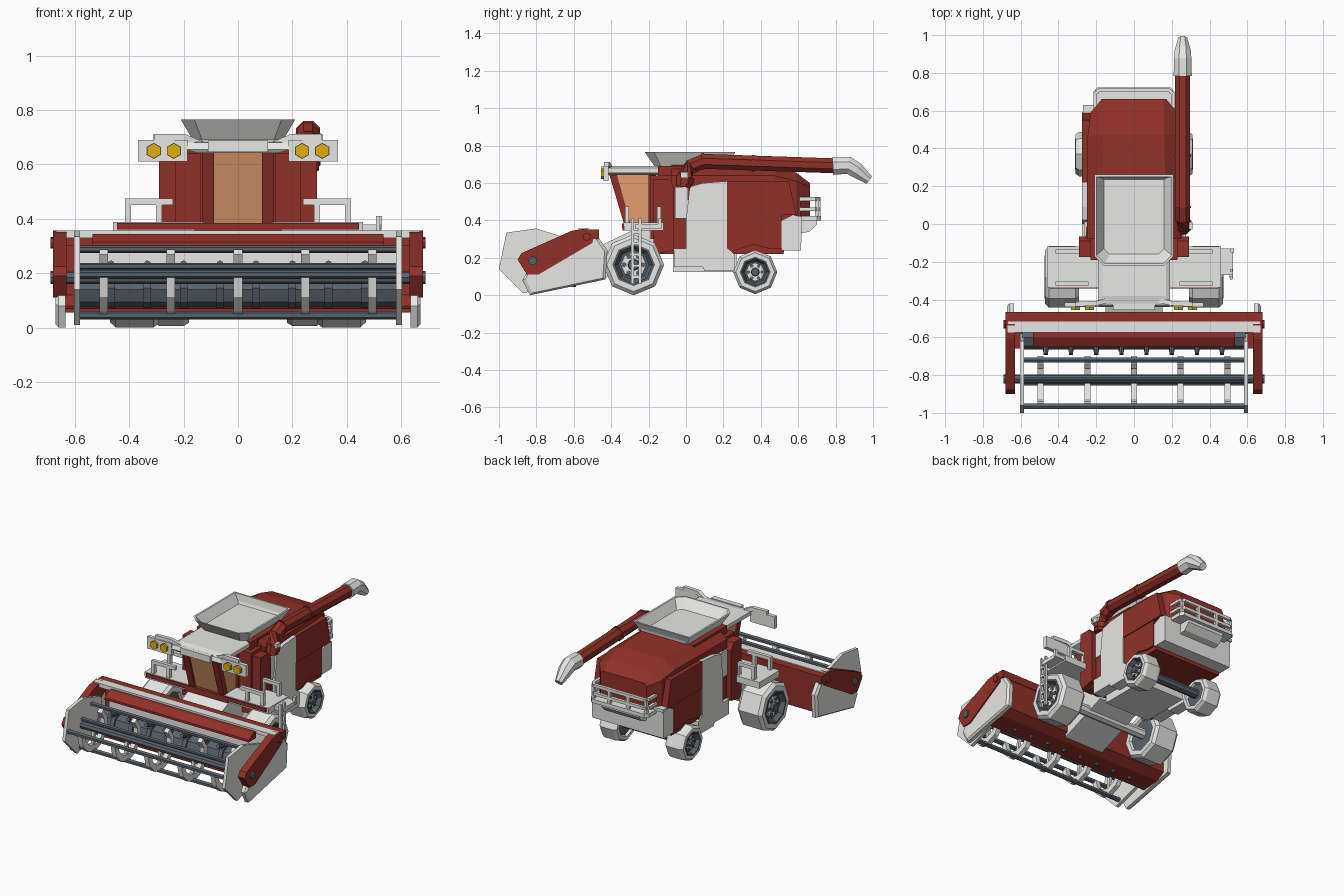
import bpy, bmesh, math
from mathutils import Vector

def mat(name, *c):
    m = bpy.data.materials.new(name)
    m.diffuse_color = (*c, 1)
    return m

RED = mat("barn red", 0.285, 0.030, 0.022)
WHITE = mat("light grey", 0.80, 0.80, 0.79)
SLATE = mat("slate", 0.10, 0.125, 0.15)
GLASS = mat("amber glass", 0.76, 0.34, 0.16)
YELLOW = mat("lamp yellow", 0.75, 0.43, 0.004)

def finish(name, bm, m):
    bmesh.ops.recalc_face_normals(bm, faces=bm.faces)
    me = bpy.data.meshes.new(name)
    bm.to_mesh(me)
    bm.free()
    me.materials.append(m)
    ob = bpy.data.objects.new(name, me)
    bpy.context.collection.objects.link(ob)
    return ob

def loft(name, rings, m):
    """Skin a list of closed rings with equal point counts, capping both ends."""
    bm = bmesh.new()
    vs = [[bm.verts.new(p) for p in r] for r in rings]
    n = len(rings[0])
    for a, b in zip(vs, vs[1:]):
        for i in range(n):
            bm.faces.new((a[i], a[(i + 1) % n], b[(i + 1) % n], b[i]))
    bm.faces.new(vs[0])
    bm.faces.new(vs[-1])
    return finish(name, bm, m)

def prism(name, yz, x0, x1, m):
    return loft(name, [[(x, y, z) for y, z in yz] for x in (x0, x1)], m)

def box(name, x0, x1, y0, y1, z0, z1, m):
    return prism(name, [(y0, z0), (y1, z0), (y1, z1), (y0, z1)], x0, x1, m)

def lathe(name, prof, cy, cz, m, s=1, n=8):
    """Spin an (x, radius) profile about an axis parallel to x."""
    rings = [[(s * x, cy + r * math.sin(2 * math.pi * i / n), cz - r * math.cos(2 * math.pi * i / n))
              for i in range(n)] for x, r in prof]
    return loft(name, rings, m)

def tube(name, pts, r, m, n=4):
    """Sweep a polygon along a path; r may be a list of radii."""
    pts = [Vector(p) for p in pts]
    rs = r if isinstance(r, list) else [r] * len(pts)
    rings = []
    for i, p in enumerate(pts):
        t = (pts[min(i + 1, len(pts) - 1)] - pts[max(i - 1, 0)]).normalized()
        u = t.cross(Vector((0, 0, 1)) if abs(t.z) < 0.8 else Vector((1, 0, 0))).normalized()
        v = t.cross(u)
        rings.append([p + rs[i] * (u * math.cos(a) + v * math.sin(a))
                      for a in (2 * math.pi * (k + 0.5) / n for k in range(n))])
    return loft(name, rings, m)

# --- main body and hood
def section(y, w, lo, mid, wt, top):
    return [(-w, y, lo), (-w, y, mid), (-wt, y, top), (wt, y, top), (w, y, mid), (w, y, lo)]
loft("rear_hood", [section(-0.08, 0.25, 0.42, 0.64, 0.17, 0.695), section(0.22, 0.25, 0.42, 0.64, 0.165, 0.70),
                   section(0.47, 0.245, 0.42, 0.64, 0.16, 0.69), section(0.59, 0.23, 0.42, 0.61, 0.16, 0.655),
                   section(0.662, 0.17, 0.42, 0.58, 0.155, 0.60)], RED)
prism("body_core", [(-0.17, 0.22), (0.52, 0.22), (0.58, 0.43), (-0.17, 0.62)], -0.255, 0.255, RED)
box("tank_base", -0.2, 0.2, -0.15, 0.2, 0.55, 0.69, RED)
box("engine_bulkhead", -0.23, 0.23, -0.19, -0.05, 0.3, 0.64, RED)
prism("tail_box", [(0.51, 0.24), (0.615, 0.24), (0.62, 0.42), (0.57, 0.43), (0.51, 0.40)], -0.265, 0.265, WHITE)
prism("rear_step", [(0.61, 0.41), (0.70, 0.41), (0.70, 0.38), (0.66, 0.34), (0.61, 0.33)], -0.14, 0.14, WHITE)
loft("rear_deck", [[(-0.215, 0.55, z), (-0.215, 0.70, z), (-0.195, 0.722, z), (0.195, 0.722, z), (0.215, 0.70, z),
                    (0.215, 0.55, z)] for z in (0.40, 0.425)], WHITE)
box("belly_pan", -0.17, 0.17, -0.07, 0.27, 0.125, 0.24, WHITE)

for s in (1, -1):
    n = "right" if s > 0 else "left"
    prism(f"{n}_front_cheek", [(-0.175, 0.22), (-0.065, 0.24), (-0.065, 0.58), (-0.09, 0.62), (-0.175, 0.62)],
          s * 0.2, s * 0.29, RED)
    prism(f"{n}_side_panel", [(0.02, 0.58), (0.09, 0.60), (0.22, 0.61), (0.22, 0.25), (0.26, 0.22), (0.26, 0.13),
                              (0.1, 0.13), (0.09, 0.15), (-0.065, 0.15), (-0.065, 0.25), (0, 0.25), (0, 0.4)],
          s * 0.2, s * 0.275, WHITE)
    box(f"{n}_filter_strip", s * 0.24, s * 0.265, -0.06, 0.01, 0.41, 0.58, WHITE)
    prism(f"{n}_upper_panel", [(0.22, 0.61), (0.55, 0.61), (0.59, 0.43), (0.22, 0.43)], s * 0.2, s * 0.275, RED)
    prism(f"{n}_lower_panel", [(0.22, 0.43), (0.51, 0.43), (0.51, 0.25), (0.44, 0.25), (0.36, 0.27), (0.26, 0.24),
                               (0.22, 0.2)], s * 0.2, s * 0.268, RED)

# --- rear railing
for z in (0.46, 0.515):
    tube("rear_rail", [(-0.205, 0.58, z), (-0.205, 0.69, z), (-0.185, 0.71, z), (0.185, 0.71, z), (0.205, 0.69, z),
                       (0.205, 0.58, z)], 0.014, WHITE)
for x, y in ((-0.195, 0.70), (-0.07, 0.71), (0.07, 0.71), (0.195, 0.70), (-0.205, 0.60), (0.205, 0.60)):
    tube("rear_rail_post", [(x, y, 0.41), (x, y, 0.52)], 0.014, WHITE)
box("left_rear_landing", -0.27, -0.2, 0.58, 0.63, 0.42, 0.44, WHITE)

# --- grain tank, flared open hopper with chamfered front corners
def tank_ring(w, y0, y1, c, z):
    return [(-w, y1, z), (-w, y0 + c, z), (-w + c, y0, z), (w - c, y0, z), (w, y0 + c, z), (w, y1, z)]
loft("grain_tank", [tank_ring(0.155, -0.155, 0.22, 0.03, 0.67), tank_ring(0.21, -0.22, 0.262, 0.05, 0.765),
                    tank_ring(0.198, -0.21, 0.25, 0.045, 0.765), tank_ring(0.16, -0.16, 0.24, 0.03, 0.705)], WHITE)

# --- cab
prism("cab_glass", [(-0.395, 0.645), (-0.17, 0.645), (-0.17, 0.37), (-0.315, 0.37)], -0.125, 0.125, GLASS)
for s in (1, -1):
    prism("cab_front_pillar", [(-0.41, 0.645), (-0.37, 0.645), (-0.29, 0.36), (-0.325, 0.36)],
          s * 0.088, s * 0.132, RED)
    box("cab_rear_pillar", s * 0.1, s * 0.14, -0.2, -0.16, 0.36, 0.645, RED)
loft("cab_roof", [[(-w, y0, z), (w, y0, z), (w, -0.15, z), (-w, -0.15, z)]
                  for w, y0, z in ((0.15, -0.43, 0.642), (0.19, -0.44, 0.655), (0.19, -0.43, 0.68), (0.17, -0.38, 0.692))],
     WHITE)
box("cab_visor", -0.11, 0.11, -0.455, -0.42, 0.645, 0.688, WHITE)
box("cab_floor", -0.16, 0.16, -0.34, -0.15, 0.345, 0.385, RED)

# --- lamp bars
for s in (1, -1):
    tube("lamp_arm", [(s * 0.12, -0.40, 0.665), (s * 0.2, -0.42, 0.70), (s * 0.31, -0.425, 0.70)], 0.018, WHITE)
    box("lamp_panel", s * 0.185, s * 0.368, -0.44, -0.415, 0.61, 0.69, WHITE)
    for x in (0.236, 0.31):
        for m, r, y in ((SLATE, 0.030, -0.441), (YELLOW, 0.028, -0.455)):
            loft("lamp", [[(s * x + r * math.sin(k * math.pi / 3), yy, 0.65 + r * math.cos(k * math.pi / 3))
                           for k in range(6)] for yy in (y, -0.43)], m)

# --- side platforms, railings, ladder
for s in (1, -1):
    prism("platform", [(-0.33, 0.345), (-0.12, 0.345), (-0.12, 0.388), (-0.335, 0.388)], s * 0.13, s * 0.46, WHITE)
    box("platform_edge", s * 0.11, s * 0.445, -0.342, -0.325, 0.36, 0.384, RED)
    for y in (-0.315, -0.145):
        tube("platform_rail", [(s * 0.24, y, 0.463), (s * 0.415, y, 0.463)], 0.016, WHITE)
        for x in (0.29, 0.405):
            tube("rail_post", [(s * x, y, 0.38), (s * x, y, 0.47)], 0.016, WHITE)
box("ladder_landing", 0.44, 0.525, -0.27, -0.13, 0.355, 0.38, WHITE)
for y in (-0.285, -0.245):
    tube("ladder_rail", [(0.515, y, 0.06), (0.515, y, 0.41)], 0.011, WHITE)
for k in range(5):
    box("ladder_rung", 0.505, 0.525, -0.285, -0.245, 0.09 + 0.06 * k, 0.105 + 0.06 * k, WHITE)
tube("ladder_handle", [(0.52, -0.14, 0.36), (0.52, -0.14, 0.41)], 0.014, WHITE)

# --- wheels and axles
def wheel(name, s, xi, xo, cy, r, cz):
    lathe(name + "_tyre", [(xi + 0.03, r * 0.6), (xi, r * 0.70), (xi, r * 0.9), (xi + 0.02, r), (xo - 0.02, r),
                           (xo, r * 0.88), (xo, r * 0.70), (xo - 0.03, r * 0.66)], cy, cz, WHITE, s)
    lathe(name + "_rim", [(xo - 0.04, r * 0.7), (xo + 0.003, r * 0.7), (xo + 0.003, r * 0.62), (xo - 0.025, r * 0.5)],
          cy, cz, SLATE, s)
    lathe(name + "_disc", [(xo - 0.03, r * 0.44), (xo - 0.018, r * 0.41)], cy, cz, WHITE, s)
    lathe(name + "_hub", [(xo - 0.02, r * 0.2), (xo, r * 0.17)], cy, cz, SLATE, s)
    for k in range(6):
        a = k * math.pi / 3
        lathe(name + "_bolt", [(xo - 0.02, r * 0.085), (xo - 0.012, r * 0.085)],
              cy + r * 0.31 * math.cos(a), cz + r * 0.31 * math.sin(a), SLATE, s, 6)
    lathe(name + "_inner_rim", [(xi + 0.015, r * 0.68), (xi + 0.032, r * 0.68)], cy, cz, SLATE, s)
for s, n in ((1, "right"), (-1, "left")):
    wheel(n + "_front_wheel", s, 0.29, 0.47, -0.28, 0.163, 0.163)
    wheel(n + "_rear_wheel", s, 0.18, 0.31, 0.37, 0.118, 0.124)
lathe("front_axle", [(-0.32, 0.035), (0.32, 0.035)], -0.28, 0.17, WHITE)
lathe("rear_axle", [(-0.2, 0.03), (0.2, 0.03)], 0.37, 0.13, SLATE)

# --- unloading auger
X = 0.258
tube("unload_pipe", [(X, -0.015, 0.58), (X, -0.005, 0.64), (X, 0.03, 0.69), (X, 0.09, 0.716), (X, 0.80, 0.692)],
     0.043, RED, 8)
for y in (0.09, 0.36):
    z = 0.716 - (y - 0.09) * 0.034
    tube("pipe_collar", [(X, y - 0.006, z), (X, y + 0.006, z)], 0.048, RED, 8)
tube("pipe_joint", [(X, -0.01, 0.60), (X, -0.002, 0.635)], 0.05, RED, 8)
box("pipe_clamp", 0.29, 0.31, -0.03, 0.01, 0.63, 0.66, WHITE)
tube("spout", [(X, 0.785, 0.692), (X, 0.87, 0.695), (X, 0.91, 0.67), (X, 0.98, 0.615)],
     [0.052, 0.05, 0.046, 0.026], WHITE, 8)

# --- feeder house and header pan
prism("feeder_house", [(-0.49, 0.07), (-0.15, 0.20), (-0.15, 0.36), (-0.30, 0.34), (-0.49, 0.25)], -0.15, 0.15, WHITE)
prism("header_pan", [(-0.66, 0.055), (-0.53, 0.065), (-0.47, 0.10), (-0.47, 0.345), (-0.50, 0.345), (-0.50, 0.12),
                     (-0.54, 0.08), (-0.66, 0.07)], -0.64, 0.64, RED)
box("header_back_sheet", -0.6, 0.6, -0.51, -0.499, 0.18, 0.31, WHITE)
box("header_rear_beam", -0.68, 0.68, -0.515, -0.466, 0.30, 0.352, RED)
box("header_top_beam", -0.67, 0.67, -0.575, -0.515, 0.33, 0.357, WHITE)
prism("header_front_beam", [(-0.575, 0.345), (-0.60, 0.345), (-0.65, 0.315), (-0.65, 0.30), (-0.575, 0.30)],
      -0.535, 0.535, RED)
lathe("feed_drum", [(-0.59, 0.065), (0.59, 0.065)], -0.60, 0.14, SLATE)
for k in range(8):
    x = -0.4667 + k * 0.1333
    lathe("drum_band", [(x - 0.014, 0.075), (x + 0.014, 0.075)], -0.60, 0.145, SLATE)
    tube("drum_finger", [(x, -0.60, 0.20), (x, -0.69, 0.235)], 0.013, SLATE, 6)
    tube("pan_bolt", [(x, -0.60, 0.045), (x, -0.60, 0.065)], 0.014, SLATE, 6)

# --- reel: axle, bars and crescent spokes
lathe("reel_axle", [(-0.69, 0.024), (0.69, 0.024)], -0.82, 0.185, SLATE)
for y, z, r in ((-0.72, 0.288, 0.014), (-0.965, 0.195, 0.016), (-0.84, 0.045, 0.016), (-0.82, 0.225, 0.013)):
    lathe("reel_bar", [(-0.6, r), (0.6, r)], y, z, SLATE, 1, 6)
arc = [(-0.835 + 0.14 * math.cos(a), 0.183 + 0.14 * math.sin(a))
       for a in (math.radians(48 - 33 * k) for k in range(8))]
arc_in = [(-0.835 + 0.105 * math.cos(a), 0.190 + 0.105 * math.sin(a))
          for a in (math.radians(48 - 33 * k) for k in range(8))]
for k in range(5):
    x = (k - 2) * 0.247
    loft("reel_spoke", [[(x - 0.016, *p), (x + 0.016, *p), (x + 0.016, *q), (x - 0.016, *q)]
                        for p, q in zip(arc, arc_in)], WHITE)
    tube("spoke_strut", [(x, -0.835, 0.055), (x, -0.82, 0.185)], 0.014, WHITE)

# --- header ends: reel shield, divider, drive arm
for s in (1, -1):
    prism("reel_shield", [(-1.0, 0.14), (-0.96, 0.335), (-0.80, 0.357), (-0.62, 0.30), (-0.58, 0.10), (-0.87, 0.01)],
          s * 0.582, s * 0.604, WHITE)
    outer = [(-0.835, 0.0), (-0.43, 0.085), (-0.42, 0.24), (-0.49, 0.34), (-0.60, 0.345), (-0.80, 0.22), (-0.875, 0.08)]
    loft("crop_divider", [[(s * x, -0.64 + (y + 0.64) * f, 0.18 + (z - 0.18) * f) for y, z in outer]
                          for x, f in ((0.635, 1.0), (0.66, 1.0), (0.672, 0.93))], WHITE)
    prism("drive_arm", [(-0.90, 0.19), (-0.85, 0.11), (-0.79, 0.11), (-0.50, 0.28), (-0.49, 0.325), (-0.53, 0.358),
                        (-0.61, 0.345), (-0.88, 0.225)], s * 0.63, s * 0.68, RED)
    lathe("arm_pivot", [(0.67, 0.022), (0.69, 0.022)], -0.53, 0.312, RED, s)
